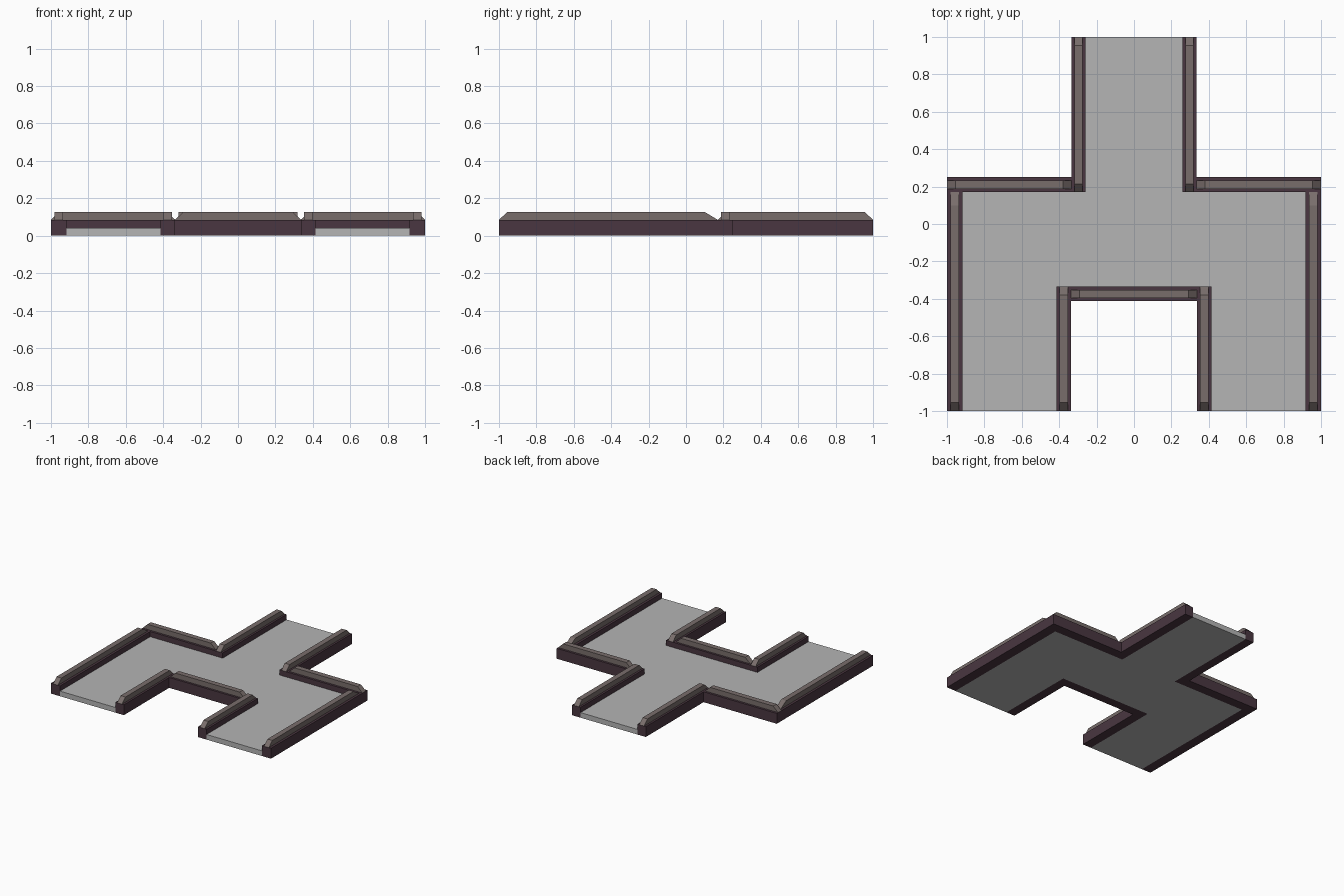
import bpy

if "Cube" in bpy.data.objects:
    bpy.data.objects.remove(bpy.data.objects["Cube"])


def material(name, rgb):
    m = bpy.data.materials.new(name)
    m.diffuse_color = (*rgb, 1)
    m.use_nodes = True
    m.node_tree.nodes["Principled BSDF"].inputs["Base Color"].default_value = m.diffuse_color
    return m


FLOOR = material("floor grey", (0.46, 0.46, 0.46))
WALL = material("dark plum", (0.068, 0.037, 0.052))
CAP = material("warm stone", (0.19, 0.155, 0.148))

BASE_Z, TOP_Z, FLOOR_Z = 0.085, 0.127, 0.042
CAP_HALF = 0.022  # half the width of the coping


def prism(name, bottom, top, mat):
    """Solid between two matching loops of points."""
    n = len(bottom)
    faces = [tuple(reversed(range(n))), tuple(range(n, 2 * n))]
    faces += [(i, (i + 1) % n, (i + 1) % n + n, i + n) for i in range(n)]
    mesh = bpy.data.meshes.new(name)
    mesh.from_pydata(bottom + top, [], faces)
    mesh.materials.append(mat)
    obj = bpy.data.objects.new(name, mesh)
    bpy.context.collection.objects.link(obj)
    return obj


def rect(x0, x1, y0, y1, z):
    return [(x0, y0, z), (x1, y0, z), (x1, y1, z), (x0, y1, z)]


def wall(name, x0, x1, y0, y1, start=0.045, end=0.045):
    """Kerb block with a narrow coping whose two ends slope down."""
    prism(name + "_base", rect(x0, x1, y0, y1, 0), rect(x0, x1, y0, y1, BASE_Z), WALL)
    if x1 - x0 > y1 - y0:
        c = (y0 + y1) / 2
        low = (x0, x1, c - CAP_HALF, c + CAP_HALF)
        high = (x0 + start, x1 - end, c - CAP_HALF, c + CAP_HALF)
    else:
        c = (x0 + x1) / 2
        low = (c - CAP_HALF, c + CAP_HALF, y0, y1)
        high = (c - CAP_HALF, c + CAP_HALF, y0 + start, y1 - end)
    prism(name + "_coping", rect(*low, BASE_Z), rect(*high, TOP_Z), CAP)


def mirrored_wall(name, x0, x1, y0, y1, start=0.045, end=0.045):
    wall("left_" + name, x0, x1, y0, y1, start, end)
    if x1 - x0 > y1 - y0:
        start, end = end, start
    wall("right_" + name, -x1, -x0, y0, y1, start, end)


# Floor slab: two front legs joined by a crossing, with one rear stem
half = [(0.415, -0.335), (0.415, -1), (0.917, -1), (0.917, 0.17), (0.258, 0.17), (0.258, 1)]
outline = half + [(-x, y) for x, y in reversed(half)]
prism("floor", [(x, y, 0) for x, y in outline],
      [(x, y, FLOOR_Z) for x, y in outline], FLOOR)

# Kerb walls around the floor
mirrored_wall("outer_wall", -1, -0.917, -1, 0.17, 0.045, 0.07)
mirrored_wall("shoulder_wall", -1, -0.335, 0.17, 0.25)
mirrored_wall("stem_wall", -0.335, -0.258, 0.17, 1)
mirrored_wall("inner_wall", -0.415, -0.337, -1, -0.335)
wall("middle_wall", -0.337, 0.337, -0.413, -0.335)
